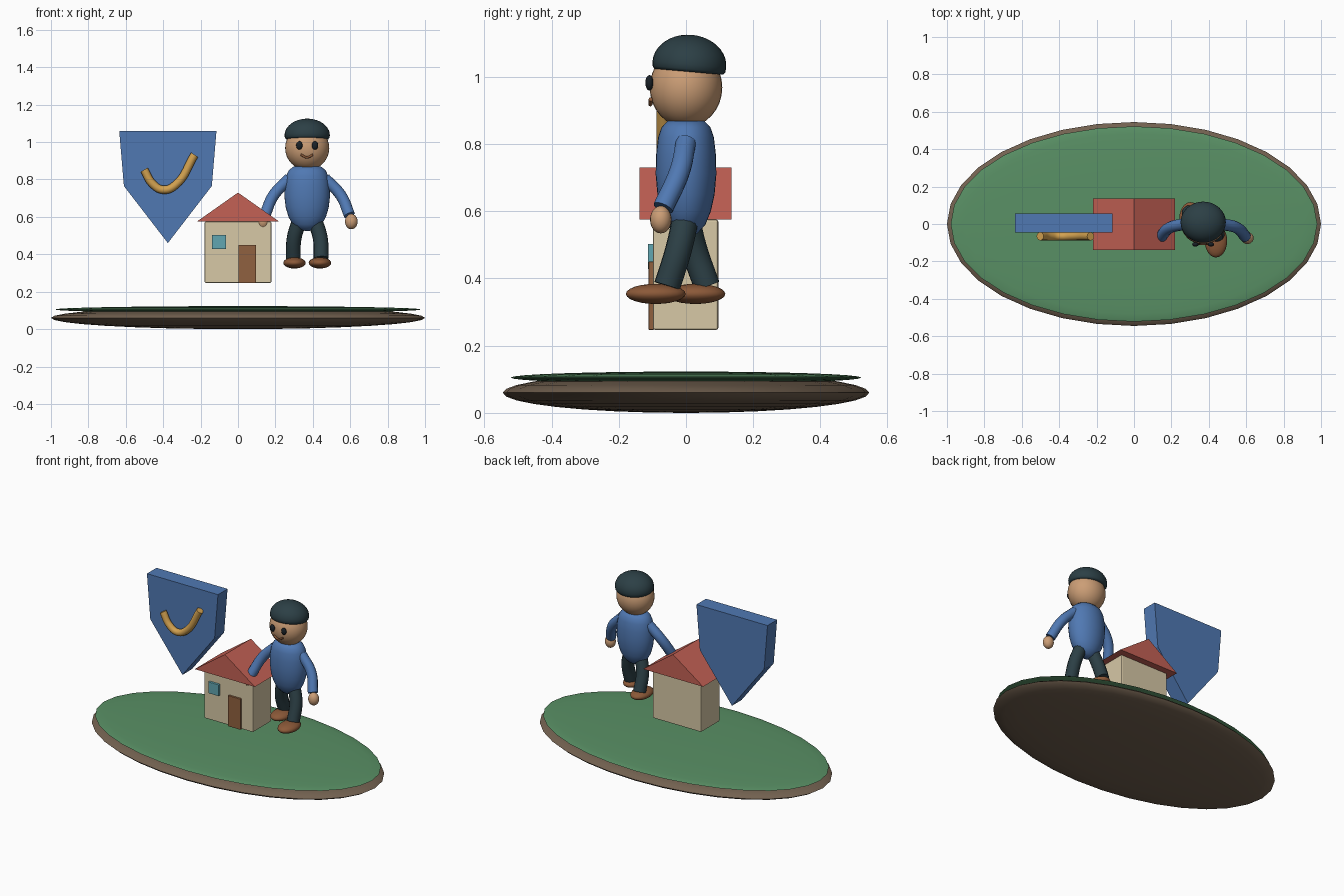
import bpy, bmesh
from math import sin, cos, pi, radians
from mathutils import Vector

if "Cube" in bpy.data.objects:
    bpy.data.objects.remove(bpy.data.objects["Cube"])


def mat(name, r, g, b):
    m = bpy.data.materials.new(name)
    m.diffuse_color = (r, g, b, 1)
    m.use_nodes = True
    m.node_tree.nodes["Principled BSDF"].inputs["Base Color"].default_value = m.diffuse_color
    return m


BROWN = mat("soil", 0.17, 0.12, 0.08)
GREEN = mat("grass", 0.10, 0.28, 0.13)
CREAM = mat("cream", 0.68, 0.58, 0.38)
RED = mat("roof_red", 0.55, 0.12, 0.09)
WOOD = mat("wood", 0.28, 0.12, 0.05)
GLASS = mat("glass", 0.12, 0.38, 0.44)
BLUE = mat("blue", 0.08, 0.19, 0.45)
GOLD = mat("gold", 0.65, 0.36, 0.08)
SKIN = mat("skin", 0.60, 0.34, 0.18)
DARK = mat("dark", 0.025, 0.05, 0.06)
SHOE = mat("shoe", 0.26, 0.10, 0.04)
EYE = mat("eye", 0.01, 0.015, 0.02)


def finish(ob, name, m, angle=40):
    ob.name = name
    ob.data.materials.clear()
    ob.data.materials.append(m)
    bpy.ops.object.select_all(action='DESELECT')
    ob.select_set(True)
    bpy.context.view_layer.objects.active = ob
    if angle:
        bpy.ops.object.shade_smooth_by_angle(angle=radians(angle))
    return ob


def from_bmesh(bm, name, m, angle=0):
    bmesh.ops.recalc_face_normals(bm, faces=bm.faces)
    me = bpy.data.meshes.new(name)
    bm.to_mesh(me)
    bm.free()
    ob = bpy.data.objects.new(name, me)
    bpy.context.collection.objects.link(ob)
    return finish(ob, name, m, angle)


def ball(name, loc, radii, m, seg=32, rings=16):
    bpy.ops.mesh.primitive_uv_sphere_add(segments=seg, ring_count=rings, radius=1, location=loc)
    ob = bpy.context.object
    ob.scale = radii
    bpy.ops.object.transform_apply(location=False, rotation=False, scale=True)
    return finish(ob, name, m, 75)


def box(name, lo, hi, m, bevel=0.0):
    bpy.ops.mesh.primitive_cube_add(size=1, location=(Vector(lo) + Vector(hi)) / 2)
    ob = bpy.context.object
    ob.scale = Vector(hi) - Vector(lo)
    bpy.ops.object.transform_apply(location=False, rotation=False, scale=True)
    if bevel:
        b = ob.modifiers.new("bevel", 'BEVEL')
        b.width, b.segments = bevel, 2
    return finish(ob, name, m, 0)


def slab(name, outline, y0, y1, m):
    # x-z outline extruded along y
    bm = bmesh.new()
    f = bm.faces.new([bm.verts.new((x, y0, z)) for x, z in outline])
    ext = bmesh.ops.extrude_face_region(bm, geom=[f])
    verts = [v for v in ext['geom'] if isinstance(v, bmesh.types.BMVert)]
    bmesh.ops.translate(bm, verts=verts, vec=(0, y1 - y0, 0))
    return from_bmesh(bm, name, m)


def lathe(name, profile, loc, ysc, m, seg=32, angle=60):
    # closed stack of elliptical rings
    bm = bmesh.new()
    rings = [[bm.verts.new((r * cos(2 * pi * i / seg), r * ysc * sin(2 * pi * i / seg), z))
              for i in range(seg)] for r, z in profile]
    for a, b in zip(rings, rings[1:]):
        for i in range(seg):
            j = (i + 1) % seg
            bm.faces.new((a[i], a[j], b[j], b[i]))
    bm.faces.new(rings[0])
    bm.faces.new(rings[-1])
    ob = from_bmesh(bm, name, m, angle)
    ob.location = loc
    return ob


def tube(name, pts, r, m):
    cu = bpy.data.curves.new(name, 'CURVE')
    cu.dimensions = '3D'
    cu.bevel_depth, cu.bevel_resolution = r, 4
    cu.use_fill_caps = True
    cu.resolution_u = 8
    sp = cu.splines.new('BEZIER')
    sp.bezier_points.add(len(pts) - 1)
    for p, co in zip(sp.bezier_points, pts):
        p.co = co
        p.handle_left_type = p.handle_right_type = 'AUTO'
    ob = bpy.data.objects.new(name, cu)
    bpy.context.collection.objects.link(ob)
    bpy.ops.object.select_all(action='DESELECT')
    ob.select_set(True)
    bpy.context.view_layer.objects.active = ob
    bpy.ops.object.convert(target='MESH')
    return finish(bpy.context.object, name, m, 40)


# Ground
ball("soil_base", (0, 0, 0.06), (1.0, 0.545, 0.06), BROWN)
ball("grass_top", (0, 0, 0.105), (0.98, 0.522, 0.018), GREEN)

# House
box("house_walls", (-0.178, -0.098, 0.247), (0.178, 0.096, 0.575), CREAM, 0.006)
slab("roof", [(-0.22, 0.575), (0.22, 0.575), (0, 0.73)], -0.138, 0.136, RED)
box("door", (0.003, -0.111, 0.247), (0.096, -0.095, 0.45), WOOD, 0.002)
box("window", (-0.139, -0.113, 0.428), (-0.063, -0.095, 0.503), GLASS, 0.002)

# Shield with curved emblem bar
slab("shield", [(-0.635, 1.06), (-0.115, 1.06), (-0.14, 0.765), (-0.375, 0.46), (-0.61, 0.765)],
     -0.045, 0.055, BLUE)
tube("shield_bar", [(-0.502, -0.066, 0.852), (-0.455, -0.066, 0.775), (-0.4, -0.066, 0.745),
                    (-0.335, -0.066, 0.77), (-0.232, -0.066, 0.932)], 0.022, GOLD)

# Figure: head and cap
CX = 0.37
ball("head", (CX, 0, 0.968), (0.118, 0.108, 0.118), SKIN)
cap = lathe("hair_cap", [(0.113, -0.022)] + [(0.121 * cos(t * pi / 20), 0.088 * sin(t * pi / 20))
                                            for t in range(-1, 10)] + [(0.004, 0.088)],
            (CX, 0.01, 1.037), 0.91, DARK)
cap.rotation_euler = (radians(-5), 0, 0)
tube("mouth", [(0.336, -0.105, 0.933), (0.368, -0.106, 0.918), (0.401, -0.105, 0.933)], 0.006, SHOE)

# Torso
lathe("torso", [(0.012, 0.525), (0.045, 0.533), (0.078, 0.56), (0.1, 0.6), (0.115, 0.65),
                (0.122, 0.71), (0.12, 0.77), (0.112, 0.82), (0.098, 0.85), (0.075, 0.868), (0.01, 0.873)],
      (CX, 0, 0), 0.74, BLUE)

# Paired parts: eyes, arms, hands, legs, shoes
for s, side in ((-1, "left"), (1, "right")):
    ball(side + "_eye", (CX + s * 0.042, -0.109, 0.982), (0.017, 0.012, 0.023), EYE, 16, 10)
    tube(side + "_arm", [(CX + s * 0.095, 0.0, 0.805), (CX + s * 0.18, -0.02, 0.715),
                         (CX + s * 0.226, -0.068, 0.61)], 0.031, BLUE)
    ball(side + "_hand", (CX + s * 0.236, -0.075, 0.575), (0.034, 0.032, 0.041), SKIN, 20, 12)
    ay = -0.056 if s > 0 else 0.062
    tube(side + "_leg", [(CX + s * 0.04, 0.0, 0.585), (CX + s * 0.07, ay * 0.4, 0.485),
                         (CX + s * 0.074, ay, 0.378)], 0.04, DARK)
    ball(side + "_shoe", (CX + s * 0.068, -0.09 if s > 0 else 0.028, 0.354),
         (0.06, 0.089, 0.03), SHOE, 24, 12)
